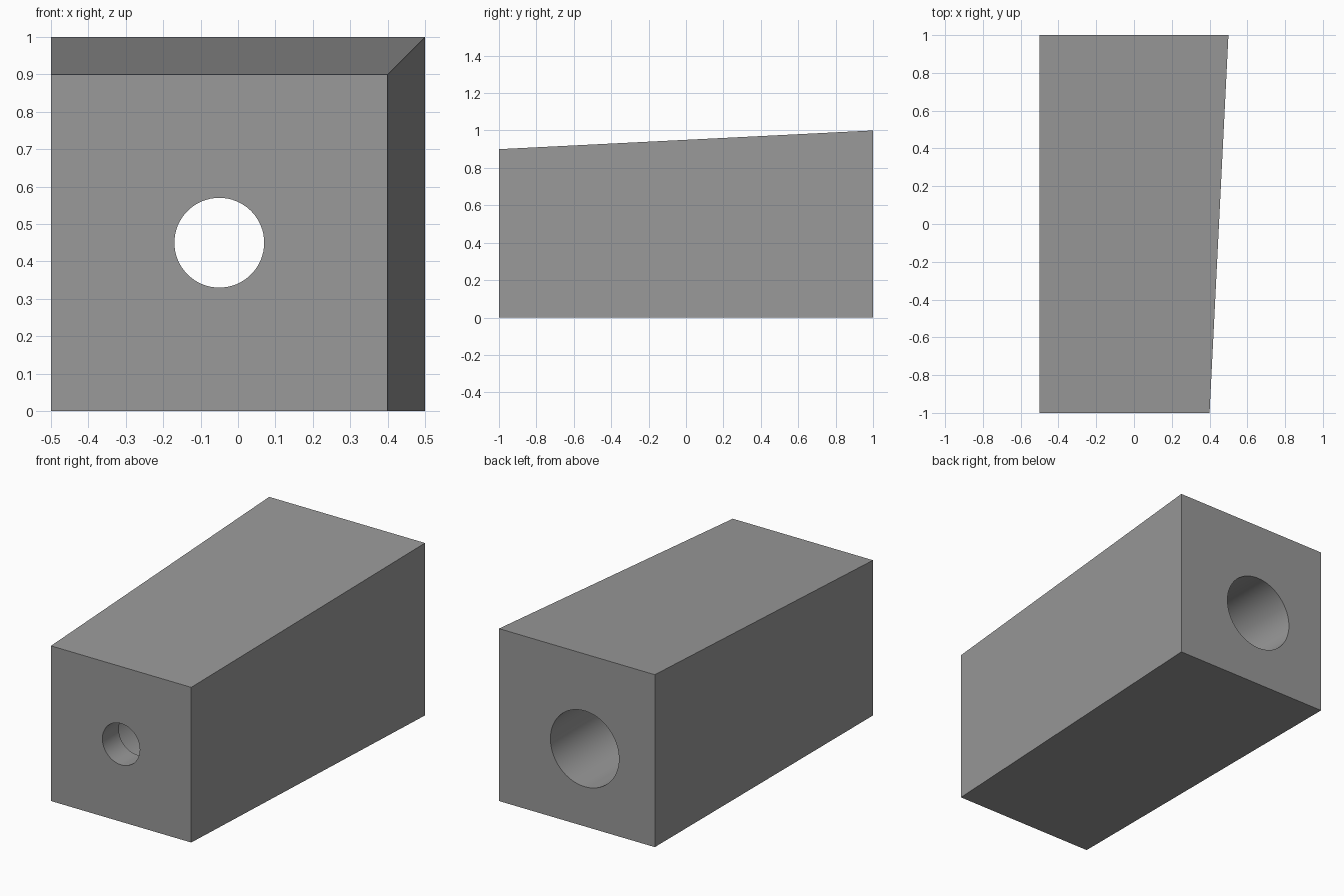
import bpy
import bmesh
import math

if "Cube" in bpy.data.objects:
    bpy.data.objects.remove(bpy.data.objects["Cube"])

grey = bpy.data.materials.new("mid_grey")
grey.diffuse_color = (0.32, 0.32, 0.32, 1.0)
grey.use_nodes = True
grey.node_tree.nodes["Principled BSDF"].inputs["Base Color"].default_value = grey.diffuse_color

# Tapered block: left side and base stay straight, right side and top slope
bpy.ops.mesh.primitive_cube_add(size=2)
body = bpy.context.object
body.name = "tapered_block"
body.data.materials.append(grey)
bm = bmesh.new()
bm.from_mesh(body.data)
for v in bm.verts:
    size = 0.9 if v.co.y < 0 else 1.0
    v.co.x = -0.5 + (size if v.co.x > 0 else 0)
    v.co.z = size if v.co.z > 0 else 0
bm.to_mesh(body.data)
bm.free()


def bore(name, radius, y0, y1):
    """Cut a round hole along y between y0 and y1."""
    bpy.ops.mesh.primitive_cylinder_add(
        vertices=64, radius=radius, depth=y1 - y0,
        location=(-0.05, (y0 + y1) / 2, 0.45), rotation=(math.pi / 2, 0, 0))
    cutter = bpy.context.object
    cutter.name = name
    cutter.hide_render = True
    cutter.data.materials.append(grey)
    mod = body.modifiers.new(name, 'BOOLEAN')
    mod.operation = 'DIFFERENCE'
    mod.solver = 'EXACT'
    mod.object = cutter
    bpy.ops.object.select_all(action='DESELECT')
    body.select_set(True)
    bpy.context.view_layer.objects.active = body
    bpy.ops.object.modifier_apply(modifier=name)
    bpy.data.objects.remove(cutter)


# Wide bore from the back, narrow outlet through the front wall
bore("wide_bore", 0.22, -0.85, 1.2)
bore("front_hole", 0.12, -1.2, -0.5)

bpy.ops.object.shade_smooth_by_angle(angle=math.radians(30))
